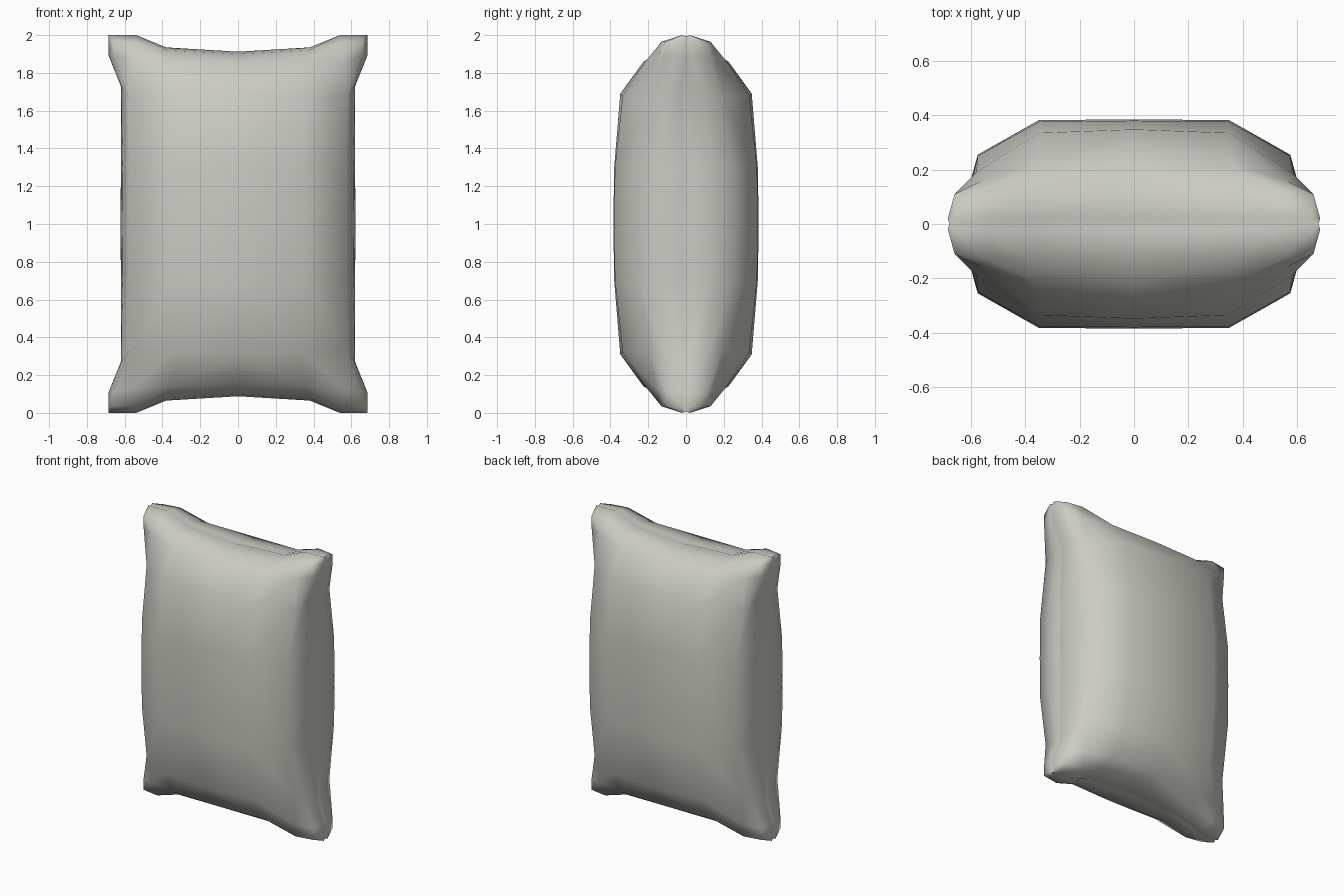
import bpy
import bmesh
import math

cube = bpy.data.objects.get("Cube")
if cube:
    bpy.data.objects.remove(cube, do_unlink=True)

# Pale cloth material
cloth = bpy.data.materials.new("pale_warm_grey_cloth")
cloth.use_nodes = True
colour = (0.60, 0.60, 0.55, 1.0)
cloth.diffuse_color = colour
shader = cloth.node_tree.nodes["Principled BSDF"]
shader.inputs["Base Color"].default_value = colour
shader.inputs["Roughness"].default_value = 0.8

# One eighth of the pillow: rows from the middle up to the top seam,
# each running from the centre line out to the side seam (x, depth, height)
rows = [
    [(0, .385, 0), (.35, .382, 0), (.575, .255, 0), (.612, .12, 0), (.622, .02, 0)],
    [(0, .38, .3), (.35, .376, .3), (.575, .25, .3), (.61, .12, .3), (.62, .02, .3)],
    [(0, .348, .69), (.35, .335, .68), (.58, .19, .67), (.605, .11, .7), (.62, .02, .73)],
    [(0, .225, .86), (.36, .215, .86), (.56, .16, .87), (.66, .11, .89), (.685, .02, .89)],
    [(0, .11, .9), (.38, .12, .92), (.54, .13, .965), (.66, .11, .965), (.685, .02, .97)],
    [(0, .02, .912), (.38, .02, .935), (.54, .02, 1), (.66, .02, 1), (.685, .02, 1)],
]


def seam_point(point):
    """Sink a border point slightly into the seam groove."""
    x, depth, height = point
    return (x * 0.99, 0, height * 0.993)


# Continue each row and the top border into the sunken seam
for row in rows:
    row.append(seam_point(row[-1]))
rows.append([seam_point(point) for point in rows[-1]])

bm = bmesh.new()
grid = [[bm.verts.new((x, -depth, height)) for x, depth, height in row] for row in rows]
for lower, upper in zip(grid, grid[1:]):
    for i in range(len(lower) - 1):
        bm.faces.new((lower[i], lower[i + 1], upper[i + 1], upper[i]))
bmesh.ops.remove_doubles(bm, verts=bm.verts, dist=0.0001)

# Mirror the piece across all three planes into a closed cushion
for axis in range(3):
    copy = bmesh.ops.duplicate(bm, geom=bm.verts[:] + bm.edges[:] + bm.faces[:])
    for item in copy["geom"]:
        if isinstance(item, bmesh.types.BMVert):
            item.co[axis] *= -1
    bmesh.ops.remove_doubles(bm, verts=bm.verts, dist=0.0005)
bmesh.ops.recalc_face_normals(bm, faces=bm.faces)
bmesh.ops.translate(bm, verts=bm.verts, vec=(0, 0, 1))

mesh = bpy.data.meshes.new("pillow")
bm.to_mesh(mesh)
bm.free()
mesh.materials.append(cloth)
pillow = bpy.data.objects.new("pillow", mesh)
bpy.context.collection.objects.link(pillow)

# Soft shading over the stuffed body
bpy.ops.object.select_all(action="DESELECT")
pillow.select_set(True)
bpy.context.view_layer.objects.active = pillow
bpy.ops.object.shade_smooth_by_angle(angle=math.radians(70))
